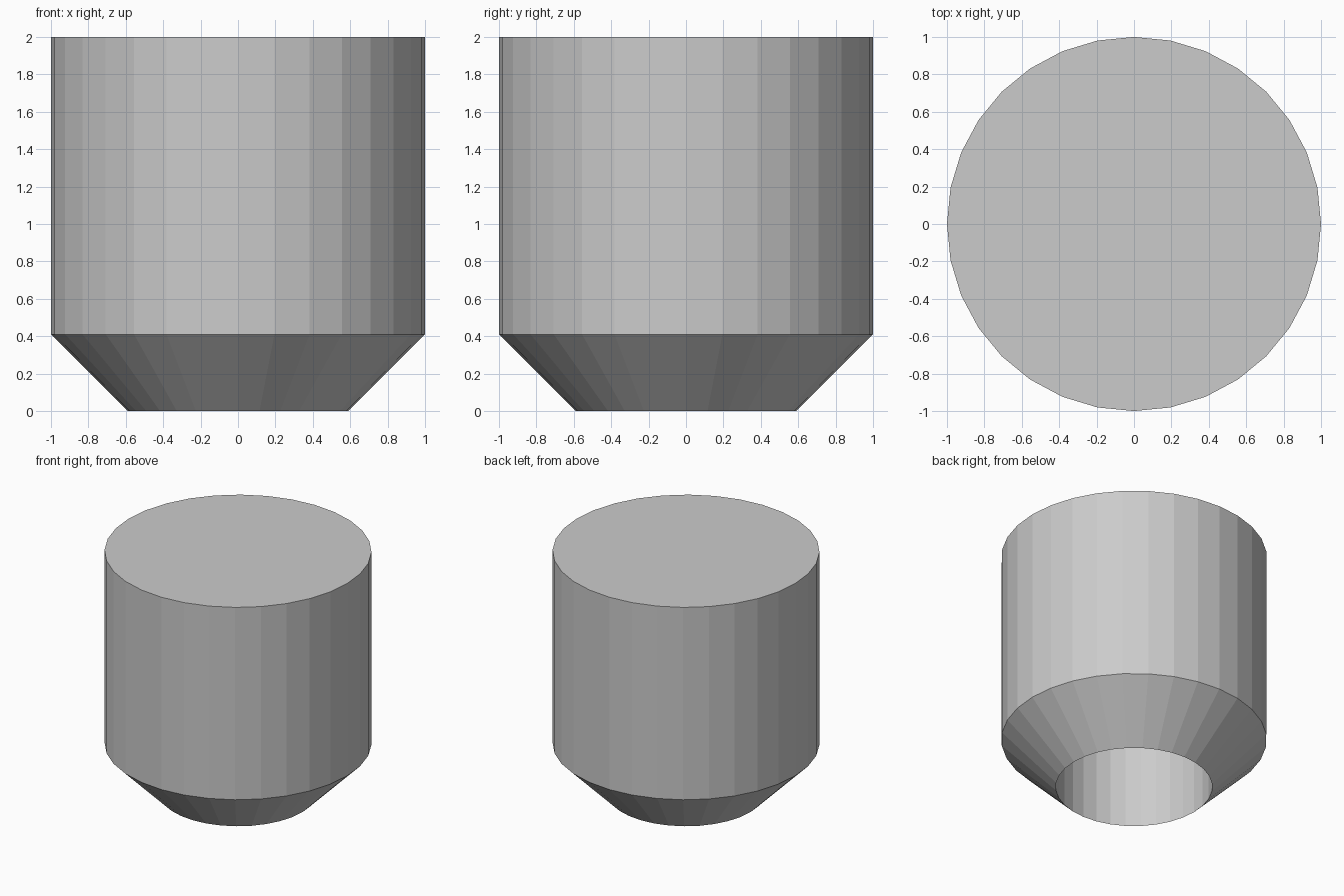
import bpy, bmesh
from math import cos, sin, pi

if "Cube" in bpy.data.objects:
    bpy.data.objects.remove(bpy.data.objects["Cube"])

SIDES = 32
# (radius, height) from the top rim, down the wall, chamfer, then up into the bore
PROFILE = [(1.0, 2.0), (1.0, 0.41), (0.59, 0.0), (0.59, 1.59)]

bm = bmesh.new()
rings = [[bm.verts.new((r * cos(2 * pi * i / SIDES), r * sin(2 * pi * i / SIDES), z))
          for i in range(SIDES)] for r, z in PROFILE]

# Outer wall, chamfer and bore wall
for a, b in zip(rings, rings[1:]):
    for i in range(SIDES):
        j = (i + 1) % SIDES
        bm.faces.new((a[i], b[i], b[j], a[j]))

# Closed top and the ceiling of the bore
bm.faces.new(rings[0])
bm.faces.new(list(reversed(rings[-1])))
bmesh.ops.recalc_face_normals(bm, faces=bm.faces)

mesh = bpy.data.meshes.new("chamfered_cap")
bm.to_mesh(mesh)
bm.free()
bpy.context.collection.objects.link(bpy.data.objects.new("chamfered_cap", mesh))
